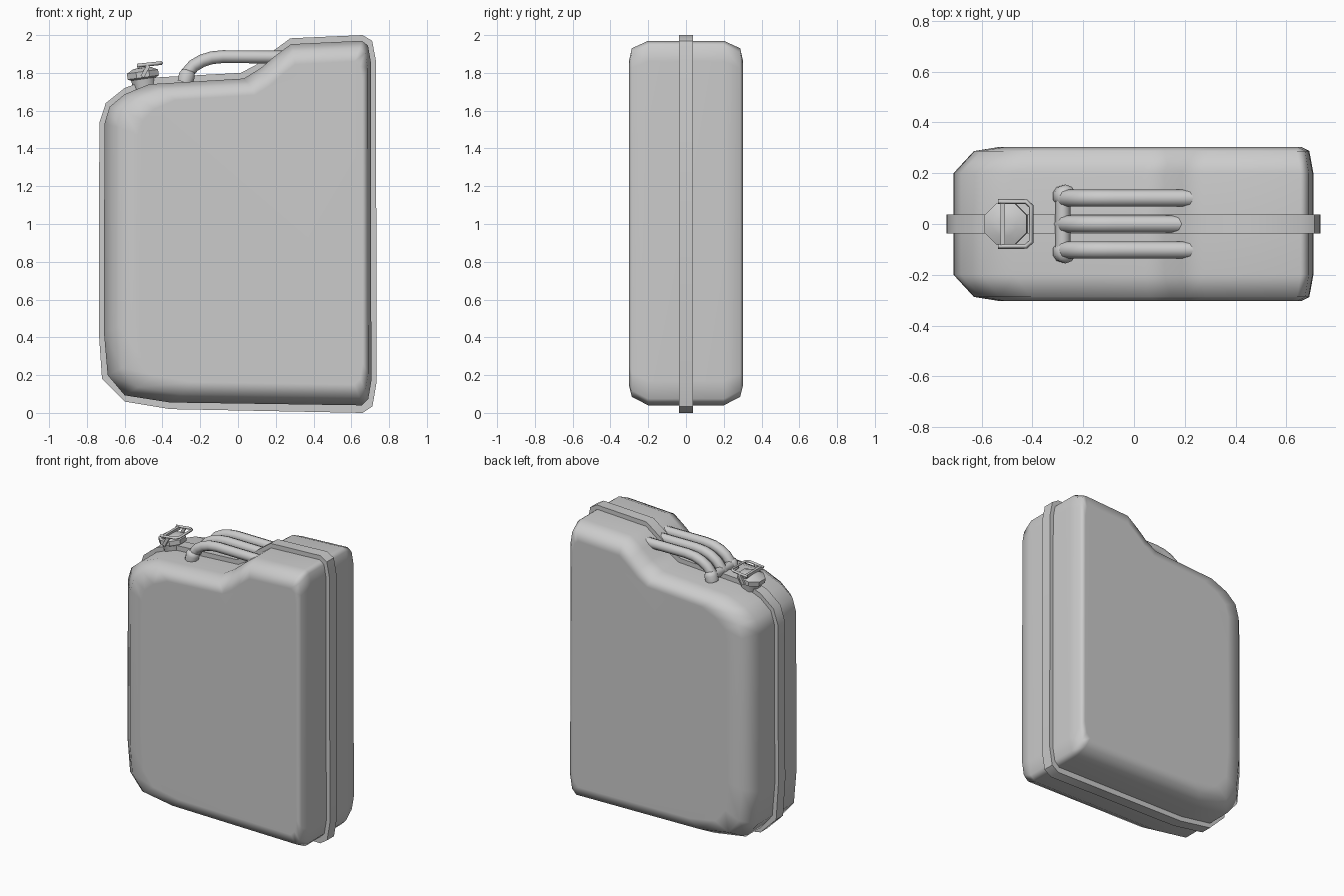
import bpy, bmesh, math
from mathutils import Vector, Matrix

if "Cube" in bpy.data.objects:
    bpy.data.objects.remove(bpy.data.objects["Cube"])

# Matching XZ outlines: pressed body shell and the wider seam band around it
BODY = [(-.71, .43), (-.707, 1.53), (-.68, 1.62), (-.60, 1.687), (-.47, 1.74),
        (.03, 1.77), (.12, 1.825), (.19, 1.885), (.28, 1.952), (.655, 1.97),
        (.688, 1.945), (.703, 1.86), (.706, .17), (.69, .075), (.655, .04),
        (-.36, .055), (-.60, .093), (-.69, .20)]
SEAM = [(-.737, .43), (-.734, 1.535), (-.70, 1.64), (-.60, 1.72), (-.45, 1.775),
        (.015, 1.80), (.10, 1.845), (.18, 1.912), (.277, 1.983), (.66, 2.0),
        (.71, 1.97), (.731, 1.86), (.733, .16), (.712, .035), (.66, 0.0),
        (-.36, .02), (-.60, .06), (-.72, .18)]


def finish(name, bm, angle):
    bmesh.ops.recalc_face_normals(bm, faces=bm.faces)
    me = bpy.data.meshes.new(name)
    bm.to_mesh(me)
    bm.free()
    ob = bpy.data.objects.new(name, me)
    bpy.context.collection.objects.link(ob)
    me.shade_smooth()
    me.set_sharp_from_angle(angle=math.radians(angle))
    return ob


def loft(name, rings, angle, caps=True, closed=False):
    bm = bmesh.new()
    loops = [[bm.verts.new(p) for p in r] for r in rings]
    pairs = list(zip(loops, loops[1:]))
    if closed:
        pairs.append((loops[-1], loops[0]))
    for a, b in pairs:
        n = len(a)
        for i in range(n):
            j = (i + 1) % n
            bm.faces.new((a[i], a[j], b[j], b[i]))
    if caps and not closed:
        bm.faces.new(loops[0])
        bm.faces.new(loops[-1])
    return finish(name, bm, angle)


def ring(outline, y):
    return [(x, y, z) for x, z in outline]


def fit(x0, x1, z0, z1):
    """Body outline squeezed into a smaller box."""
    return [(x0 + (x + .71) / 1.416 * (x1 - x0), z0 + (z - .04) / 1.93 * (z1 - z0))
            for x, z in BODY]


def tube(name, pts, r, cyclic=False, res=2):
    cu = bpy.data.curves.new(name, 'CURVE')
    cu.dimensions = '3D'
    cu.bevel_depth = r
    cu.bevel_resolution = res
    cu.use_fill_caps = True
    sp = cu.splines.new('POLY')
    sp.points.add(len(pts) - 1)
    for p, co in zip(sp.points, pts):
        p.co = (*co, 1)
    sp.use_cyclic_u = cyclic
    sp.use_smooth = True
    ob = bpy.data.objects.new(name, cu)
    bpy.context.collection.objects.link(ob)
    return ob


def lathe(name, profile, matrix, sides, angle=35):
    rings = [[matrix @ Vector((r * math.cos(math.tau * (i + .5) / sides),
                               r * math.sin(math.tau * (i + .5) / sides), h))
              for i in range(sides)] for r, h in profile]
    return loft(name, rings, angle)


def box(name, centre, size, matrix=Matrix()):
    bm = bmesh.new()
    bmesh.ops.create_cube(bm, size=1, matrix=Matrix.Translation(centre) @ matrix
                          @ Matrix.Diagonal((*size, 1)))
    return finish(name, bm, 30)


# Body shell: soft shoulders, deeper on the spout side
mid, face = fit(-.63, .69, .085, 1.93), fit(-.53, .66, .15, 1.86)
body = loft("can_body", [ring(face, -.303), ring(mid, -.287), ring(BODY, -.20),
                         ring(BODY, .20), ring(mid, .287), ring(face, .303)], 80)
body.modifiers.new("even_shading", 'WEIGHTED_NORMAL').keep_sharp = True

# Seam band
inner = [(x * .985, 1 + (z - 1) * .985) for x, z in BODY]
loft("seam_band", [ring(inner, -.038), ring(SEAM, -.038), ring(SEAM, .038),
                   ring(inner, .038)], 40, closed=True)

# Three carrying handles, sinking into the step at the back
for side, y in (("front", -.102), ("middle", 0), ("back", .102)):
    path = [(-.285, 1.765), (-.268, 1.80), (-.235, 1.838), (-.19, 1.864),
            (-.14, 1.88), (-.08, 1.886), (.20, 1.884), (.27, 1.884)]
    tube("handle_" + side, [(x, y, z) for x, z in path], .034)

# Handle feet and the strip joining them
for side, y in (("front", -.11), ("back", .11)):
    lathe("handle_foot_" + side,
          [(.043, 0), (.045, .04), (.036, .062), (.015, .07)],
          Matrix.Translation((-.28, y, 1.75)) @ Matrix.Rotation(.25, 4, 'Y'), 10, 60)
tube("handle_foot_strip", [(-.28, -.11, 1.785), (-.28, .11, 1.785)], .03)

# Spout neck and octagonal cap, leaning outward
tilt = Matrix.Translation((-.488, 0, 1.68)) @ Matrix.Rotation(-.14, 4, 'Y')
lathe("spout_neck", [(.06, 0), (.064, .04), (.074, .10)], tilt, 8, 50)
lathe("spout_cap", [(.07, .088), (.09, .097), (.09, .128), (.05, .147), (.02, .15)],
      tilt, 8)

# Cap hinge bar, locking lever loop and its side arms
box("cap_bar", (-.516, 0, 1.832), (.018, .18, .022))
lever = [(-.535, -.088, 1.838), (-.425, -.088, 1.85), (-.405, -.07, 1.852),
         (-.405, .07, 1.852), (-.425, .088, 1.85), (-.535, .088, 1.838)]
tube("lock_lever", lever, .010, res=0)
for side, y in (("front", -.09), ("back", .09)):
    box("lever_arm_" + side, (-.49, y, 1.81), (.02, .014, .07),
        Matrix.Rotation(.5, 4, 'Y'))
